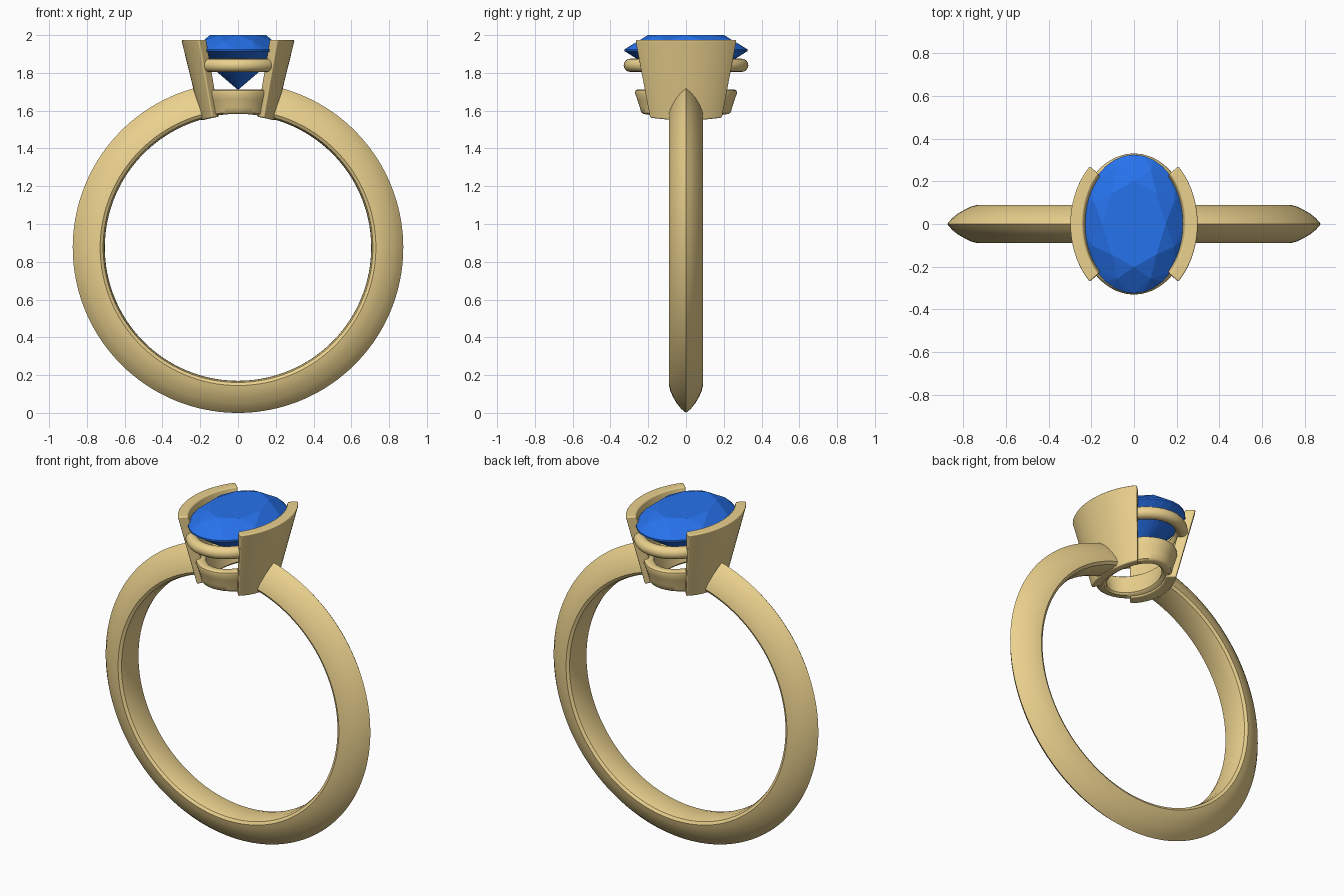
import bpy, bmesh, math
from math import sin, cos, pi, radians, sqrt

if "Cube" in bpy.data.objects:
    bpy.data.objects.remove(bpy.data.objects["Cube"])

CZ, RI = 0.875, 0.705          # finger hole centre height and radius


def material(name, color):
    m = bpy.data.materials.new(name)
    m.diffuse_color = color
    m.use_nodes = True
    m.node_tree.nodes["Principled BSDF"].inputs["Base Color"].default_value = m.diffuse_color
    return m


gold = material("gold", (0.83, 0.64, 0.27, 1))
blue = material("blue_gem", (0.02, 0.17, 0.85, 1))


def finish(name, bm, mat, smooth=True, angle=40):
    bmesh.ops.recalc_face_normals(bm, faces=bm.faces)
    me = bpy.data.meshes.new(name)
    bm.to_mesh(me)
    bm.free()
    me.materials.append(mat)
    ob = bpy.data.objects.new(name, me)
    bpy.context.collection.objects.link(ob)
    for p in me.polygons:
        p.use_smooth = smooth
    if smooth and angle:
        me.set_sharp_from_angle(angle=radians(angle))
    return ob


def sweep(name, section, angles, closed, mat=gold, angle=40):
    """Loft closed sections along a list of angles."""
    bm = bmesh.new()
    rows = [[bm.verts.new(p) for p in section(a)] for a in angles]
    n = len(rows[0])
    pairs = list(zip(rows, rows[1:] + rows[:1])) if closed else list(zip(rows, rows[1:]))
    for r, s in pairs:
        for i in range(n):
            j = (i + 1) % n
            bm.faces.new((r[i], r[j], s[j], s[i]))
    if not closed:
        bm.faces.new(rows[0])
        bm.faces.new(rows[-1])
    return finish(name, bm, mat, True, angle)


def span(a, b, n):
    return [radians(a + (b - a) * i / n) for i in range(n + 1)]


full = [2 * pi * i / 96 for i in range(96)]


def hole_z(x):
    return CZ + sqrt(RI * RI - x * x)


# Band: knife-edge profile (y, radius), open at the top for the head
half = [(0.05, 0.706), (0.08, 0.714), (0.09, 0.73), (0.083, 0.76),
        (0.069, 0.79), (0.05, 0.823), (0.027, 0.852)]
profile = [(0, RI)] + half + [(0, 0.875)] + [(-y, r) for y, r in reversed(half)]
sweep("band", lambda a: [(r * sin(a), y, CZ + r * cos(a)) for y, r in profile],
      span(13.2, 346.8, 144), False)


# Half-bezel walls: tapered elliptical shells hugging both sides of the stone
def wall_section(a):
    pts = []
    for rx, ry, z in ((0.195, 0.27, None), (0.30, 0.378, 1.975),
                      (0.238, 0.325, 1.975), (0.14, 0.205, None)):
        x, y = rx * cos(a), ry * sin(a)
        pts.append((x, y, hole_z(x) - 0.005 if z is None else z))
    return pts


for name, mid in (("bezel_wall_right", 0), ("bezel_wall_left", 180)):
    wall = sweep(name, wall_section, span(mid - 46, mid + 46, 32), False, angle=0)
    bev = wall.modifiers.new("soft_edges", 'BEVEL')
    bev.width, bev.segments = 0.016, 3
    bev.limit_method, bev.angle_limit = 'ANGLE', radians(40)
    bev.harden_normals = True


# Upper gallery rail: round oval wire under the girdle
def rail_section(a):
    pts = []
    for k in range(16):
        b = 2 * pi * k / 16
        d = 0.035 * cos(b)
        pts.append(((0.225 + d) * cos(a), (0.295 + d) * sin(a), 1.84 + 0.035 * sin(b)))
    return pts


sweep("upper_gallery_rail", rail_section, full, True)


# Lower gallery ring: flared oval collar following the finger hole underneath
def collar_section(a):
    prof = [(0.238, 0.012), (0.245, 0.04), (0.258, 0.08), (0.27, 0.112), (0.268, 0.126),
            (0.258, 0.132), (0.225, 0.132), (0.215, 0.125), (0.2, 0.06), (0.185, 0.012),
            (0.195, 0.003), (0.226, 0.003)]
    pts = []
    for ry, dz in prof:
        x, y = (ry - 0.065) * cos(a), ry * sin(a)
        t = min(dz / 0.12, 1)
        pts.append((x, y, (1 - t) * hole_z(x) + t * 1.58 + dz))
    return pts


sweep("lower_gallery_ring", collar_section, full, True)

# Oval brilliant stone: hull of table, crown, girdle and culet points
bm = bmesh.new()
for n, s, z, off in ((8, 0.62, 2.0, 0), (8, 0.85, 1.967, 0.5), (32, 1.0, 1.925, 0),
                     (32, 1.0, 1.915, 0), (8, 0.5, 1.818, 0.5)):
    for i in range(n):
        a = 2 * pi * (i + off) / n
        bm.verts.new((0.24 * s * cos(a), 0.325 * s * sin(a), z))
bm.verts.new((0, 0, 1.71))
bmesh.ops.convex_hull(bm, input=bm.verts)
bmesh.ops.dissolve_limit(bm, angle_limit=radians(1), verts=bm.verts, edges=bm.edges)
finish("oval_stone", bm, blue, smooth=False)
